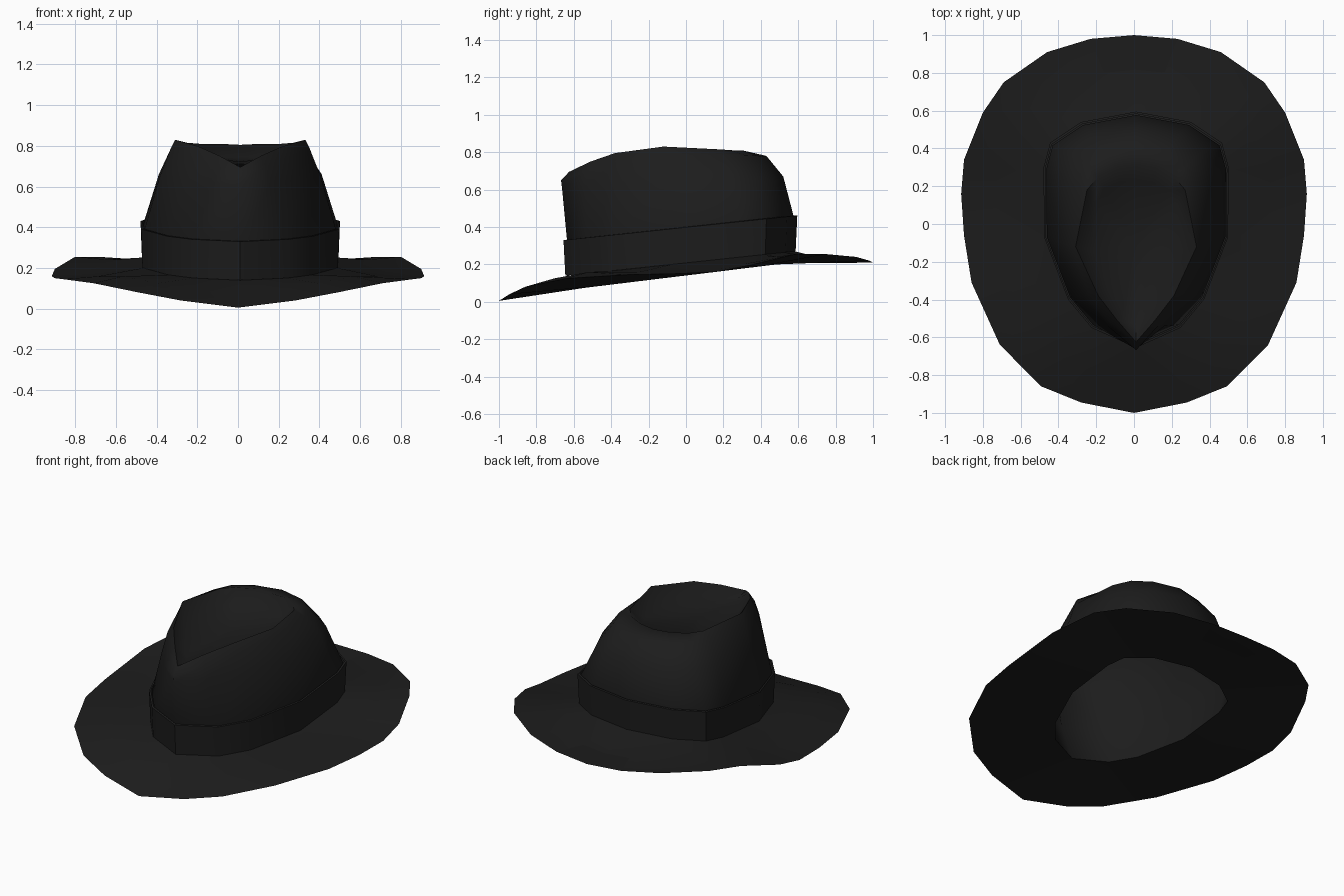
import bpy, bmesh, math

if "Cube" in bpy.data.objects:
    bpy.data.objects.remove(bpy.data.objects["Cube"])

felt = bpy.data.materials.new("black felt")
felt.diffuse_color = (0.012, 0.012, 0.012, 1)
felt.use_nodes = True
felt.node_tree.nodes["Principled BSDF"].inputs["Base Color"].default_value = felt.diffuse_color


def ring(half, dx=0.0):
    """Mirror a half outline (back centre to front centre) into a full loop."""
    full = half + [(-x, y, z) for x, y, z in half[-2:0:-1]]
    return [(x + dx, y, z) for x, y, z in full]


def loft(name, outlines, cap=False, angle=40):
    """Skin consecutive outlines; loops of unequal size are bridged."""
    bm = bmesh.new()
    loops = []
    for pts in outlines:
        vs = [bm.verts.new(p) for p in pts]
        loops.append([bm.edges.new((vs[i - 1], vs[i])) for i in range(len(vs))])
    for a, b in zip(loops, loops[1:]):
        if len(a) == len(b):
            for ea, eb in zip(a, b):
                bmesh.ops.contextual_create(bm, geom=[ea, eb])
        else:
            bmesh.ops.bridge_loops(bm, edges=a + b)
    if cap:
        floor = bmesh.ops.contextual_create(bm, geom=loops[-1])["faces"]
        bmesh.ops.poke(bm, faces=floor)
    bmesh.ops.recalc_face_normals(bm, faces=bm.faces[:])
    me = bpy.data.meshes.new(name)
    bm.to_mesh(me)
    bm.free()
    me.materials.append(felt)
    ob = bpy.data.objects.new(name, me)
    bpy.context.collection.objects.link(ob)
    bpy.ops.object.select_all(action='DESELECT')
    ob.select_set(True)
    bpy.context.view_layer.objects.active = ob
    bpy.ops.object.shade_smooth_by_angle(angle=math.radians(angle))
    return ob


# Head outline shared by band, crown base and brim opening
head = [(0, .595), (.29, .54), (.455, .43), (.49, .30),
        (.487, -.07), (.36, -.40), (.235, -.55), (0, -.655)]
SHIFT = 0.011  # the crown sits slightly off centre


def tilt(s, z0, dy=0.0):
    """Place the scaled head outline on the hat's back-rising plane."""
    return ring([(x * s, y * s + dy, z0 + 0.105 * (y + 0.65)) for x, y in head], SHIFT)


# Brim: top surface from the band to the rim, then underside to the opening
rim = [(0, 1.0, .21), (.23, .98, .22), (.46, .91, .24), (.69, .75, .255),
       (.80, .59, .255), (.90, .34, .195), (.915, .16, .16), (.90, -.06, .15),
       (.86, -.31, .145), (.71, -.64, .125), (.49, -.86, .08),
       (.28, -.945, .04), (0, -1.0, .005)]
# rounded swell of the top surface, strongest at the front
swell = [(x * .8, y * .82, z * .75 + .05 + .015 * (y < -.5)) for x, y, z in rim]
brim = loft("brim", [tilt(.97, .14), ring(swell), ring(rim), tilt(.86, .075, .02)])

# Band around the crown
band = loft("hat_band", [tilt(.985, .14), tilt(1.0, .33), tilt(.98, .332)])

# Crown: one skin from the opening up the wall, over the ridge into the dent
wall = [(0, .52, .67), (.23, .47, .66), (.345, .38, .66), (.40, .25, .66),
        (.395, -.10, .65), (.28, -.38, .63), (.15, -.54, .62), (0, -.663, .61)]
shoulder = [(0, .43, .78), (.17, .39, .78), (.27, .31, .785), (.32, .20, .785),
            (.342, -.11, .785), (.25, -.37, .75), (.125, -.53, .70), (0, -.668, .65)]
ridge = [(0, .31, .805), (.10, .30, .81), (.20, .25, .81), (.26, .18, .815),
         (.32, -.12, .83), (.20, -.38, .795), (.10, -.51, .75), (0, -.625, .695)]
dent = [(0, .23, .745), (.09, .22, .745), (.17, .18, .745), (.215, .10, .74),
        (.23, -.14, .735), (.15, -.34, .71), (.07, -.45, .69), (0, -.53, .68)]
crown = loft("crown", [tilt(.86, .075, .02), tilt(.97, .32)]
             + [ring(h, SHIFT) for h in (wall, shoulder, ridge, dent)],
             cap=True, angle=62)
